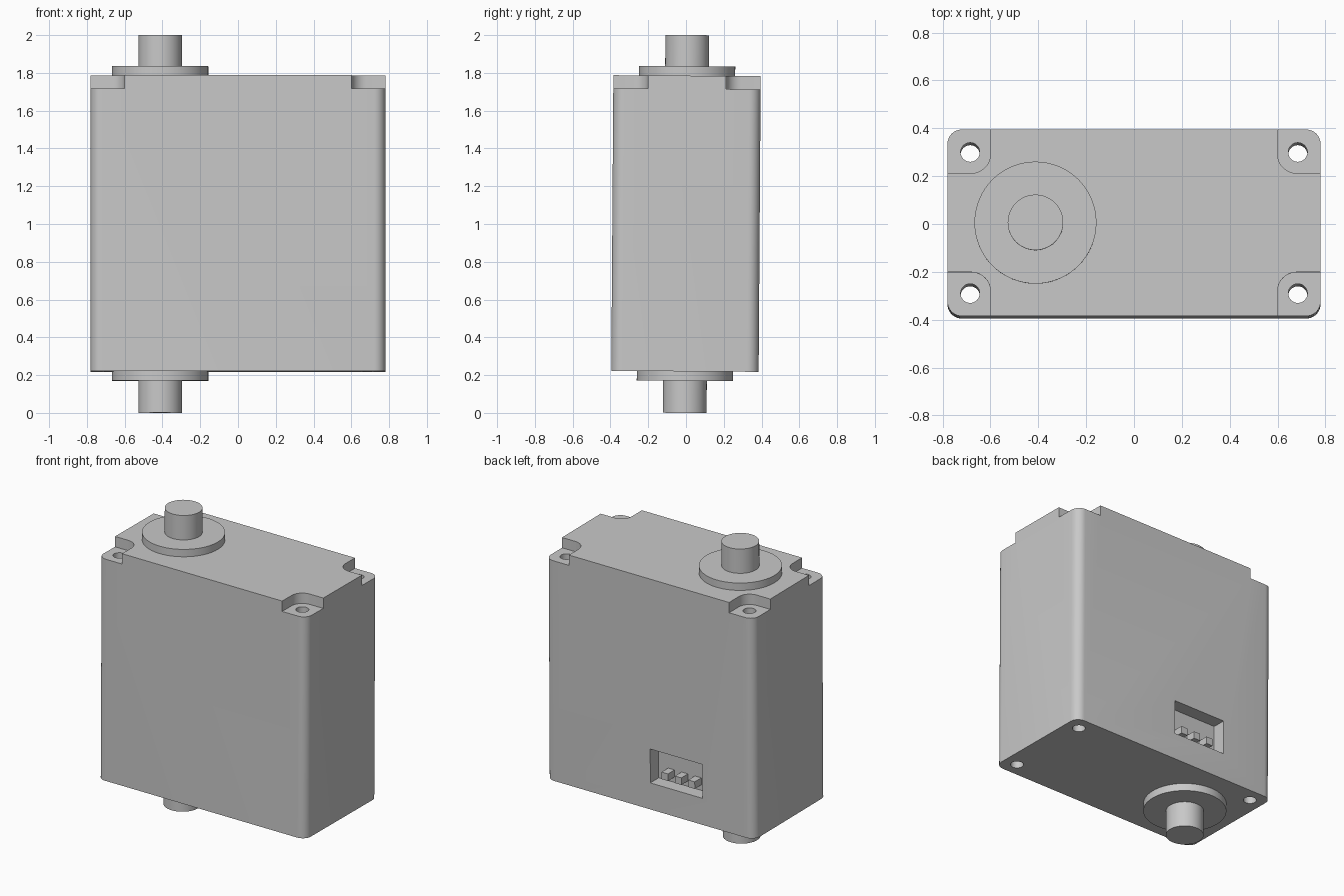
import bpy, bmesh, math
from mathutils import Matrix, Vector

if "Cube" in bpy.data.objects:
    bpy.data.objects.remove(bpy.data.objects["Cube"])

TILT = (Matrix.Translation((0, 0, 1)) @ Matrix.Rotation(-0.007, 4, 'X')
        @ Matrix.Translation((0, 0, -1)))

grey = bpy.data.materials.new("light_grey")
grey.diffuse_color = (0.58, 0.58, 0.58, 1)
grey.use_nodes = True
grey.node_tree.nodes["Principled BSDF"].inputs["Base Color"].default_value = grey.diffuse_color


def rounded_rect(x0, x1, y0, y1, radii, steps=8):
    """Outline, counter-clockwise; radii in order (+x+y, -x+y, -x-y, +x-y)."""
    pts = []
    for i, (cx, cy) in enumerate([(x1, y1), (x0, y1), (x0, y0), (x1, y0)]):
        r = radii[i]
        if r == 0:
            pts.append((cx, cy))
            continue
        ox = cx - r if cx == x1 else cx + r
        oy = cy - r if cy == y1 else cy + r
        for k in range(steps + 1):
            a = math.pi / 2 * (i + k / steps)
            pts.append((ox + r * math.cos(a), oy + r * math.sin(a)))
    return pts


def circle(cx, cy, r, n):
    return [(cx + r * math.cos(2 * math.pi * k / n),
             cy + r * math.sin(2 * math.pi * k / n)) for k in range(n)]


def prisms(name, items):
    """Object made of outlines, each extruded from z0 to z1."""
    bm = bmesh.new()
    for pts, z0, z1 in items:
        face = bm.faces.new([bm.verts.new((x, y, z0)) for x, y in pts])
        new = bmesh.ops.extrude_face_region(bm, geom=[face])["geom"]
        bmesh.ops.translate(bm, vec=(0, 0, z1 - z0),
                            verts=[v for v in new if isinstance(v, bmesh.types.BMVert)])
    bmesh.ops.recalc_face_normals(bm, faces=bm.faces)
    me = bpy.data.meshes.new(name)
    bm.to_mesh(me)
    bm.free()
    me.materials.append(grey)
    ob = bpy.data.objects.new(name, me)
    bpy.context.collection.objects.link(ob)
    return ob


def activate(ob):
    bpy.ops.object.select_all(action='DESELECT')
    ob.select_set(True)
    bpy.context.view_layer.objects.active = ob


def cut(ob, cutter):
    mod = ob.modifiers.new("cut", 'BOOLEAN')
    mod.operation, mod.solver, mod.object = 'DIFFERENCE', 'EXACT', cutter
    activate(ob)
    bpy.ops.object.modifier_apply(modifier=mod.name)
    bpy.data.objects.remove(cutter)


# Case
HX, HY, BOTTOM, TOP = 0.78, 0.39, 0.22, 1.785
case = prisms("case", [(rounded_rect(-HX, HX, -HY, HY, [0.06] * 4), BOTTOM, TOP)])

# Corner recesses, rounded on the inner corner
recesses = []
for sx in (-1, 1):
    for sy in (-1, 1):
        x0, x1 = sorted((sx * 0.60, sx * 0.90))
        y0, y1 = sorted((sy * 0.207, sy * 0.50))
        inner = {(1, 1): 2, (-1, 1): 3, (-1, -1): 0, (1, -1): 1}[(sx, sy)]
        radii = [0.08 if i == inner else 0 for i in range(4)]
        recesses.append((rounded_rect(x0, x1, y0, y1, radii), 1.715, 1.9))
cut(case, prisms("recess_cutter", recesses))

# Screw holes through the full height
cut(case, prisms("hole_cutter", [(circle(sx * 0.685, sy * 0.295, 0.04, 32), 0.1, 1.9)
                                 for sx in (-1, 1) for sy in (-1, 1)]))

# Connector socket in the back
cut(case, prisms("socket_cutter",
                 [(rounded_rect(-0.393, -0.003, 0.30, 0.5, [0] * 4), 0.40, 0.63)]))

# Connector pins
pins = prisms("connector_pins",
              [(rounded_rect(x - 0.024, x + 0.024, 0.295, 0.37, [0] * 4), 0.437, 0.485)
               for x in (-0.098, -0.198, -0.298)])

# Shaft and bearing collars at both ends
SX = -0.412
parts = [case, pins]
for end, z0, z1, s0, s1 in (("top", TOP, 1.835, 1.835, 2.0),
                            ("bottom", 0.17, BOTTOM, 0.0, 0.17)):
    parts.append(prisms(end + "_collar", [(circle(SX, 0, 0.255, 64), z0, z1)]))
    parts.append(prisms(end + "_shaft", [(circle(SX, 0, 0.116, 48), s0, s1)]))

# Slight lean of the whole unit, then shading
for ob in parts:
    ob.data.transform(TILT)
    activate(ob)
    bpy.ops.object.shade_smooth_by_angle(angle=math.radians(30))
